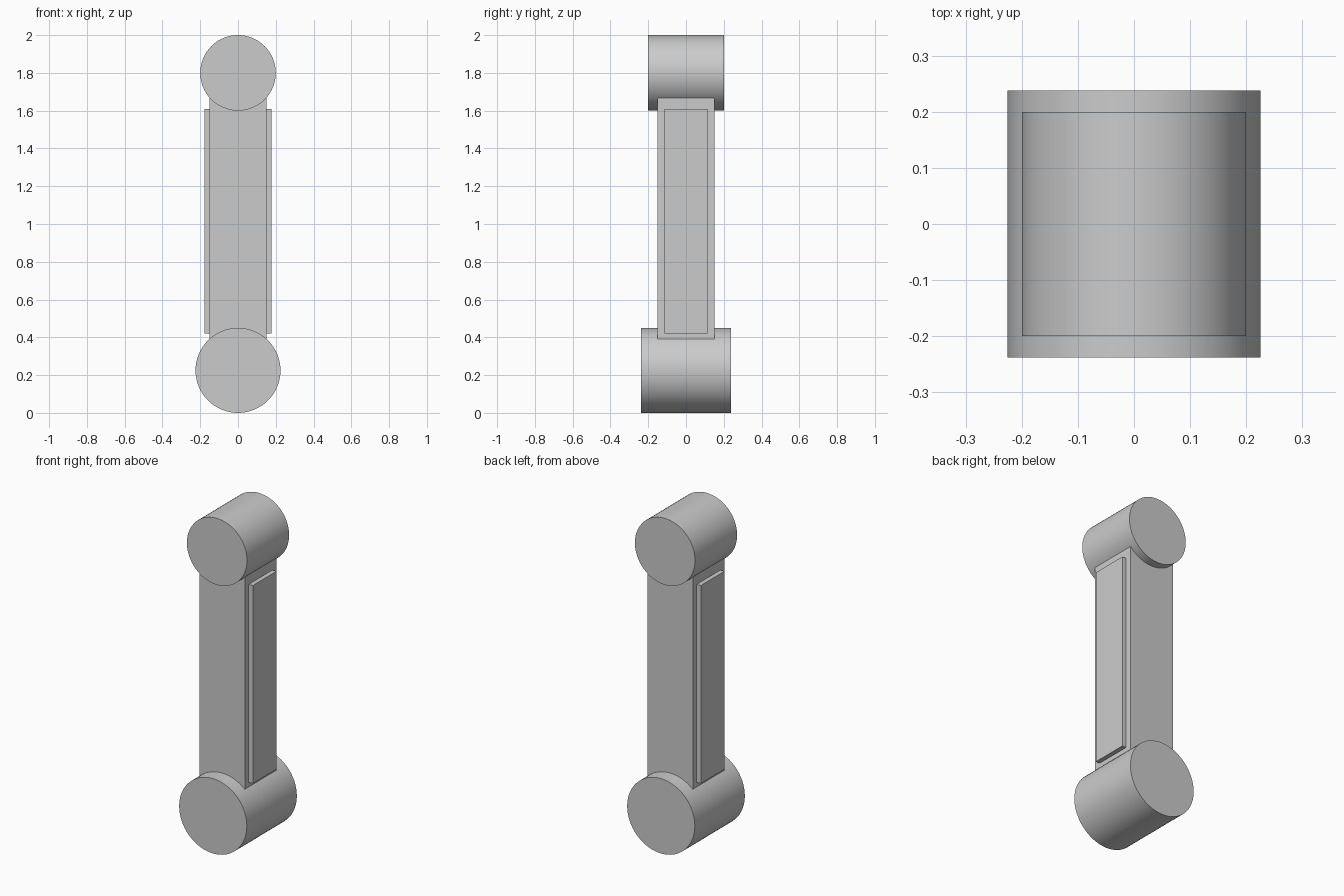
import bpy
import math

if "Cube" in bpy.data.objects:
    bpy.data.objects.remove(bpy.data.objects["Cube"], do_unlink=True)

# Single material for the whole linkage
grey = bpy.data.materials.new("light grey")
grey.use_nodes = True
colour = (0.6, 0.6, 0.6, 1)
grey.diffuse_color = colour
grey.node_tree.nodes["Principled BSDF"].inputs["Base Color"].default_value = colour


def box(name, size, location):
    bpy.ops.mesh.primitive_cube_add(size=1, location=location)
    obj = bpy.context.object
    obj.name = name
    obj.scale = size
    bpy.ops.object.transform_apply(location=False, rotation=False, scale=True)
    obj.data.materials.append(grey)


def joint(name, radius, depth, z):
    bpy.ops.mesh.primitive_cylinder_add(vertices=64, radius=radius, depth=depth,
                                        location=(0, 0, z),
                                        rotation=(math.pi / 2, 0, 0))
    obj = bpy.context.object
    obj.name = name
    obj.data.materials.append(grey)
    bpy.ops.object.shade_smooth_by_angle(angle=math.radians(30))


# Round joints at both ends, lying front to back
joint("lower_joint", 0.225, 0.475, 0.225)
joint("upper_joint", 0.2, 0.4, 1.8)

# Square beam, its ends buried in the joints
box("beam", (0.3, 0.3, 1.5), (0, 0, 1.03))

# Raised panel on each side of the beam
for side, x in (("left", 1), ("right", -1)):
    box(side + "_panel", (0.05, 0.225, 1.19), (x * 0.152, 0, 1.015))
